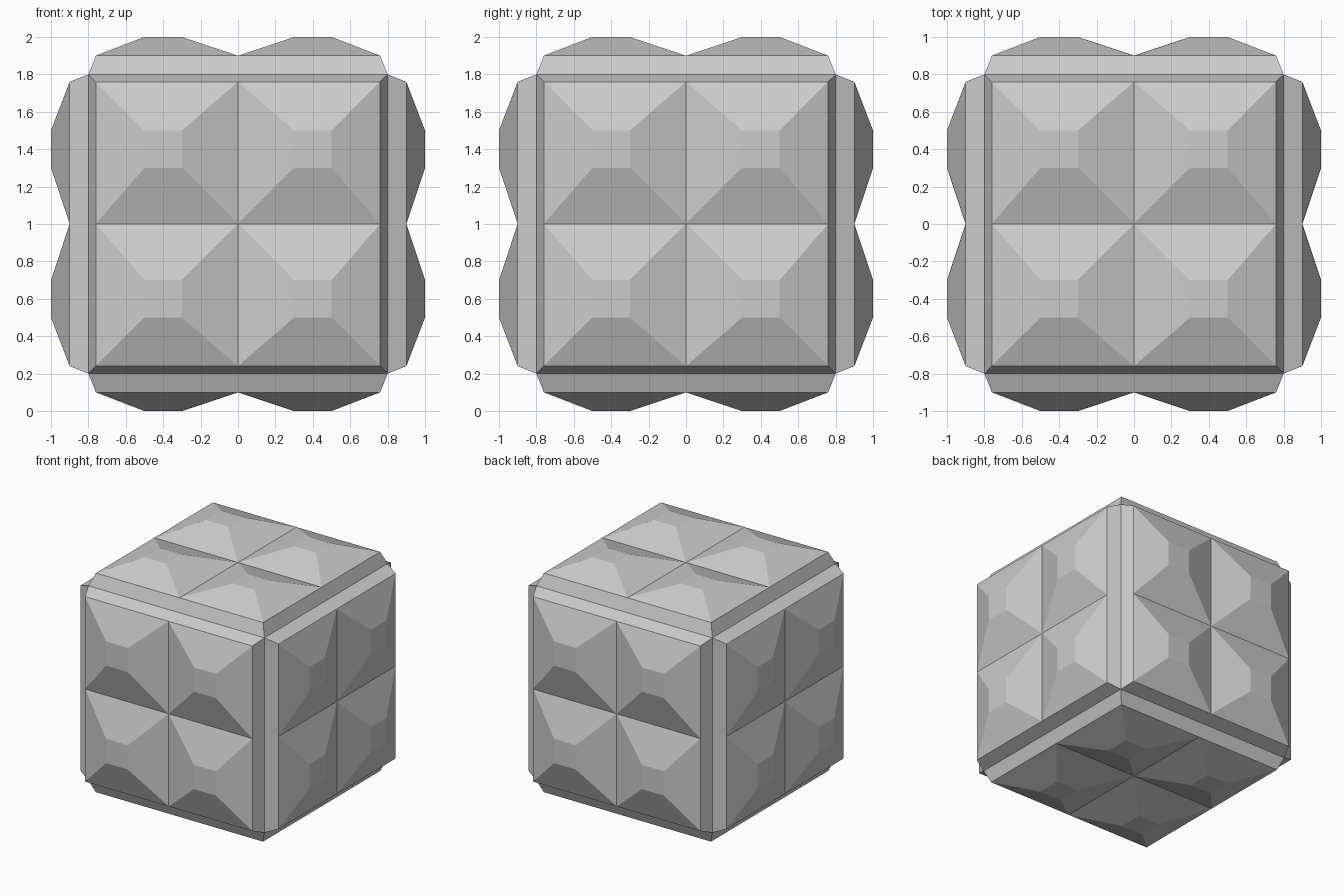
import bpy, bmesh
from math import radians, copysign
from mathutils import Matrix, Vector

if "Cube" in bpy.data.objects:
    bpy.data.objects.remove(bpy.data.objects["Cube"])

CORE, RIM, RIM_H, TOP_H = 0.8, 0.76, 0.9, 1.0   # cube edge, panel rim, rim and stud heights
STUD_IN, STUD_OUT = 0.3, 0.5                    # flat top of each stud


def add_panel(bm, rotation):
    """One side of the cube: sloped border plus 2 x 2 off-centre studs."""
    p = bmesh.new()
    bmesh.ops.create_grid(p, x_segments=2, y_segments=2, size=RIM,
                          matrix=Matrix.Translation((0, 0, RIM_H)))
    cells = list(p.faces)

    # Sloped border down to the cube edge
    border = bmesh.ops.extrude_edge_only(p, edges=[e for e in p.edges if e.is_boundary])
    for v in [g for g in border["geom"] if isinstance(g, bmesh.types.BMVert)]:
        v.co = Vector((v.co.x * CORE / RIM, v.co.y * CORE / RIM, CORE))

    # Raised studs, one per cell
    studs = bmesh.ops.extrude_discrete_faces(p, faces=cells)["faces"]
    for f in studs:
        c = f.calc_center_median()
        for v in f.verts:
            x, y = [copysign(STUD_IN if abs(v.co[i]) < 0.01 else STUD_OUT, c[i]) for i in (0, 1)]
            v.co = Vector((x, y, TOP_H))

    # Turn the panel to its side and join it to the body
    bmesh.ops.transform(p, matrix=rotation, verts=p.verts)
    temp = bpy.data.meshes.new("panel")
    p.to_mesh(temp)
    p.free()
    bm.from_mesh(temp)
    bpy.data.meshes.remove(temp)


# Six panels form the closed block
bm = bmesh.new()
for angle, axis in [(0, 'X'), (90, 'X'), (180, 'X'), (270, 'X'), (90, 'Y'), (270, 'Y')]:
    add_panel(bm, Matrix.Rotation(radians(angle), 4, axis))
bmesh.ops.remove_doubles(bm, verts=bm.verts, dist=0.001)
bmesh.ops.recalc_face_normals(bm, faces=bm.faces)
bmesh.ops.translate(bm, vec=(0, 0, 1), verts=bm.verts)

mesh = bpy.data.meshes.new("studded_block")
bm.to_mesh(mesh)
bm.free()
block = bpy.data.objects.new("studded_block", mesh)
bpy.context.collection.objects.link(block)
